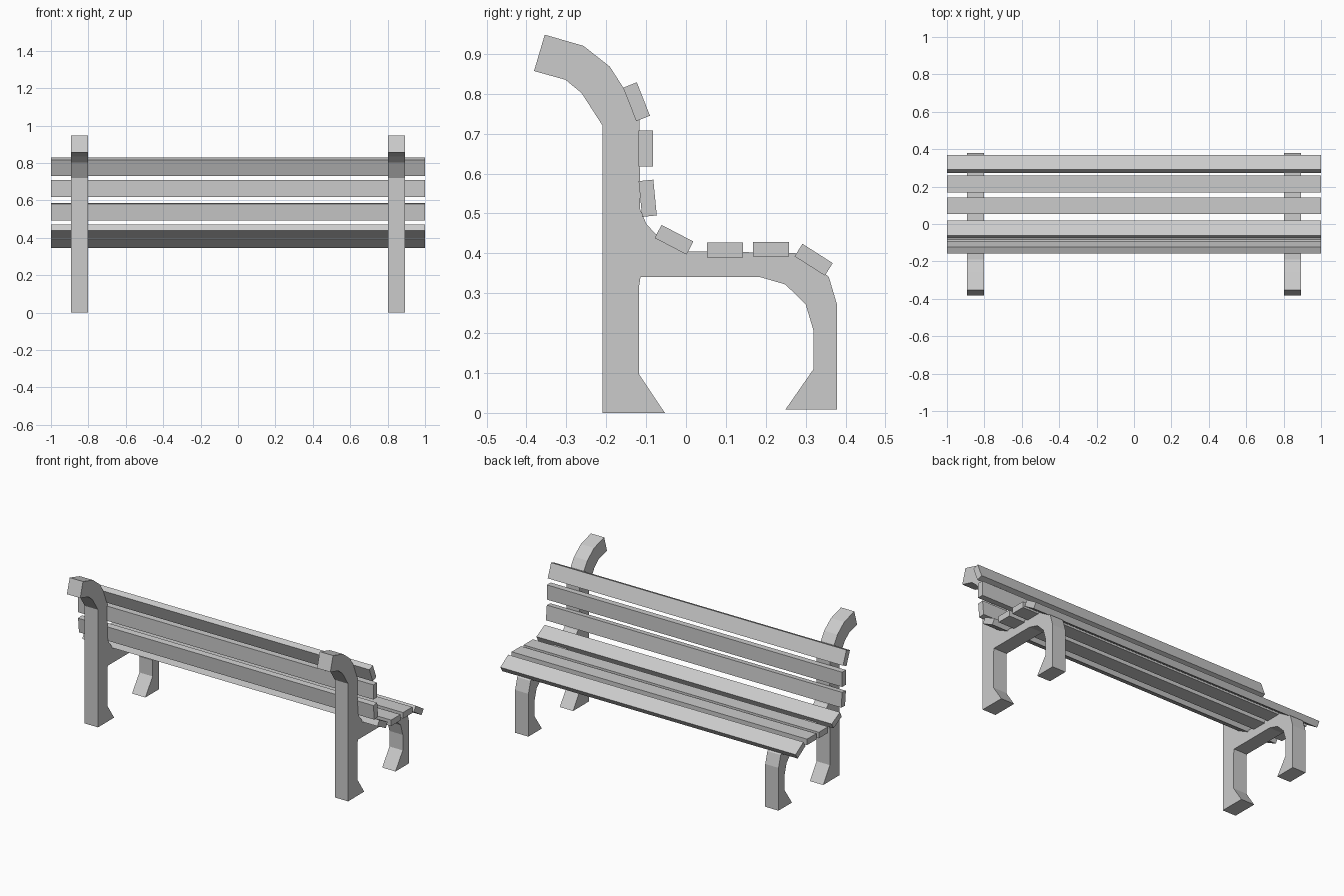
import bpy
import bmesh
from math import radians
from mathutils import Matrix

if "Cube" in bpy.data.objects:
    bpy.data.objects.remove(bpy.data.objects["Cube"])

# Side frame outline in (y, z)
FRAME = [
    (-0.354, 0.948), (-0.257, 0.920), (-0.191, 0.868), (-0.157, 0.815),
    (-0.117, 0.735), (-0.115, 0.510), (-0.099, 0.473), (-0.074, 0.446),
    (0.000, 0.405), (0.272, 0.401), (0.320, 0.372), (0.358, 0.341),
    (0.379, 0.270), (0.379, 0.008), (0.249, 0.008), (0.320, 0.110),
    (0.320, 0.205), (0.300, 0.272), (0.249, 0.322), (0.184, 0.341),
    (-0.114, 0.341), (-0.118, 0.315), (-0.118, 0.097), (-0.053, 0.0),
    (-0.209, 0.0), (-0.209, 0.720), (-0.262, 0.802), (-0.302, 0.835),
    (-0.381, 0.857),
]

# Slats: name, centre y, centre z, tilt in degrees
SLATS = [
    ("back_slat_top", -0.124, 0.780, -68.5),
    ("back_slat_middle", -0.101, 0.663, -90),
    ("back_slat_bottom", -0.096, 0.538, -84.5),
    ("seat_slat_rear", -0.030, 0.434, -27.5),
    ("seat_slat_inner", 0.098, 0.408, 0),
    ("seat_slat_outer", 0.213, 0.410, 0),
    ("seat_slat_front_edge", 0.320, 0.384, -32.5),
]


def add_object(name, bm):
    bmesh.ops.recalc_face_normals(bm, faces=bm.faces)
    mesh = bpy.data.meshes.new(name)
    bm.to_mesh(mesh)
    bm.free()
    obj = bpy.data.objects.new(name, mesh)
    bpy.context.collection.objects.link(obj)
    return obj


def side_frame(name, x0, x1):
    bm = bmesh.new()
    face = bm.faces.new([bm.verts.new((x0, y, z)) for y, z in FRAME])
    ext = bmesh.ops.extrude_face_region(bm, geom=[face], use_keep_orig=True)
    verts = [v for v in ext["geom"] if isinstance(v, bmesh.types.BMVert)]
    bmesh.ops.translate(bm, verts=verts, vec=(x1 - x0, 0, 0))
    return add_object(name, bm)


def slat(name, y, z, tilt):
    bm = bmesh.new()
    size = Matrix.Diagonal((2.0, 0.09, 0.037, 1.0))
    bmesh.ops.create_cube(bm, size=1.0, matrix=size)
    obj = add_object(name, bm)
    obj.location = (0, y, z)
    obj.rotation_euler.x = radians(tilt)
    return obj


# Two cast side frames with legs, seat rail and curled back post
side_frame("left_side_frame", -0.892, -0.802)
side_frame("right_side_frame", 0.802, 0.892)

# Long slats for the seat and backrest
for spec in SLATS:
    slat(*spec)
